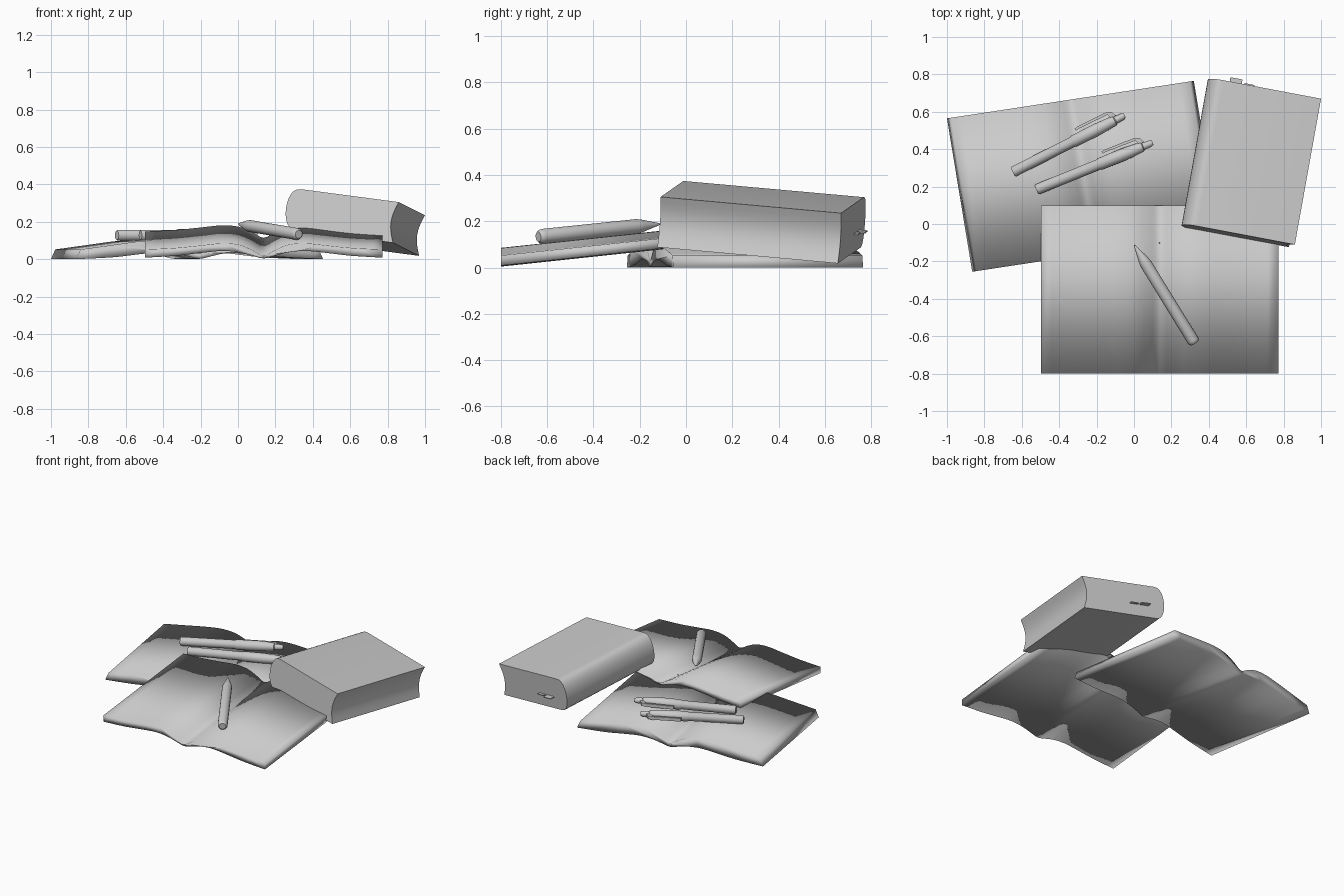
import bpy, bmesh, math
from mathutils import Vector

if "Cube" in bpy.data.objects:
    bpy.data.objects.remove(bpy.data.objects["Cube"])

gray = bpy.data.materials.new("plain gray")
gray.diffuse_color = (0.6, 0.6, 0.6, 1)
gray.use_nodes = True
gray.node_tree.nodes["Principled BSDF"].inputs["Base Color"].default_value = gray.diffuse_color


def finish(bm, name, angle=None):
    bmesh.ops.recalc_face_normals(bm, faces=bm.faces)
    me = bpy.data.meshes.new(name)
    bm.to_mesh(me)
    bm.free()
    ob = bpy.data.objects.new(name, me)
    bpy.context.collection.objects.link(ob)
    me.materials.append(gray)
    bpy.ops.object.select_all(action='DESELECT')
    ob.select_set(True)
    bpy.context.view_layer.objects.active = ob
    if angle:
        bpy.ops.object.shade_smooth_by_angle(angle=math.radians(angle))
    else:
        bpy.ops.object.shade_smooth()
    return ob


def prism(name, profile, origin, u, v, length, angle=None):
    """Closed 2D profile placed with axes u, v and swept along length."""
    bm = bmesh.new()
    o, u, v, l = (Vector(a) for a in (origin, u, v, length))
    near = [bm.verts.new(o + u * a + v * b) for a, b in profile]
    far = [bm.verts.new(p.co + l) for p in near]
    n = len(near)
    for i in range(n):
        j = (i + 1) % n
        bm.faces.new((near[i], near[j], far[j], far[i]))
    bm.faces.new(near)
    bm.faces.new(far[::-1])
    return finish(bm, name, angle)


def smooth_points(pts, steps=3):
    """Catmull-Rom subdivision of an open 2D polyline."""
    p = [Vector(q) for q in pts]
    p = [p[0] * 2 - p[1]] + p + [p[-1] * 2 - p[-2]]
    out = []
    for a, b, c, d in zip(p, p[1:], p[2:], p[3:]):
        for k in range(steps):
            t = k / steps
            out.append(0.5 * (2 * b + (c - a) * t + (2 * a - 5 * b + 4 * c - d) * t * t
                              + (3 * b - a - 3 * c + d) * t ** 3))
    return out + [p[-2]]


def open_book(name, top, bottom, origin, u, length):
    """Mirrors the right half page outlines about the gutter."""
    def full(half):
        return smooth_points([(-a, b) for a, b in half[:0:-1]] + half)
    prism(name, full(top) + full(bottom)[::-1], origin, u, (0, 0, 1), length)


def lathe(name, start, end, rings, sides=16):
    """Round body along an axis from (distance, radius) rings."""
    bm = bmesh.new()
    start, end = Vector(start), Vector(end)
    ax = (end - start).normalized()
    s = ax.cross(Vector((0, 0, 1))).normalized()
    t = s.cross(ax)
    loops = []
    for d, r in rings:
        loops.append([bm.verts.new(start + ax * d + r * (
            math.cos(i * math.tau / sides) * s + math.sin(i * math.tau / sides) * t))
            for i in range(sides)])
    for a, b in zip(loops, loops[1:]):
        for i in range(sides):
            j = (i + 1) % sides
            bm.faces.new((a[i], a[j], b[j], b[i]))
    bm.faces.new(loops[0])
    bm.faces.new(loops[-1])
    return finish(bm, name, 40)


# Open notebook at the front, rising toward the back
open_book("front_open_book",
          [(0, .018), (.06, .048), (.13, .077), (.22, .085), (.33, .074), (.47, .06), (.635, .052)],
          [(0, .004), (.06, .018), (.13, .036), (.22, .044), (.33, .034), (.47, .018), (.635, .008)],
          (.137, -.8, 0), (1, 0, 0), (0, .9, .096))

# Open notebook at the back, lying flat and turned
open_book("back_open_book",
          [(0, .03), (.06, .06), (.13, .09), (.22, .102), (.33, .095), (.47, .076), (.645, .052)],
          [(0, .002), (.06, .015), (.13, .03), (.22, .036), (.33, .026), (.47, .01), (.668, 0)],
          (-.205, -.155, 0), (.988, .15, 0), (-.135, .82, 0))

# Thick closed book: rounded spine and hollow fore edge
W = Vector((.53, -.1, -.07)).normalized()
L = Vector((.14, .78, -.07))
N = W.cross(L).normalized()
F = Vector((.86, -.11, .305))
T = .22
spine = [(-.535 - .068 * math.sin(math.pi * i / 12) ** .8 if 0 < i < 12 else -.535,
          -T / 2 + T / 2 * math.cos(math.pi * i / 12)) for i in range(13)]
fore = [(-.027 * math.sin(math.pi * i / 8), -T + T * i / 8) for i in range(9)]
prism("closed_book", spine + fore, F, W, N, L, 35)

# Page markers sticking out of the back end
D = L.normalized()
for i, (w, t, width, out) in enumerate([(-.45, -.135, .065, .035), (-.375, -.135, .055, .018)]):
    half = width / 2
    prism(f"page_marker_{i + 1}",
          [(w - half, t), (w + half, t), (w + half, t - .006), (w - half, t - .006)],
          F + L - D * .03, W, N, D * (out + .03), 30)


# Two clip pens on the back notebook
def clip_pen(label, start, end):
    s, e = Vector(start), Vector(end)
    ax = (e - s).normalized()
    side = Vector((-ax.y, ax.x, 0))
    n = (e - s).length
    lathe(f"pen_body_{label}", s, e,
          [(0, .024), (.008, .029), (.36, .029), (.365, .033), (.5, .034), (.57, .03),
           (n - .06, .026), (n - .055, .02), (n - .012, .018), (n, .012)])
    prism(f"pen_clip_{label}",
          [(.40, .046), (.40, .058), (.42, .062), (.585, .06), (.615, .05), (.63, .02),
           (.60, .02), (.59, .045), (.42, .048)],
          s - Vector((0, 0, .011)), ax, side, (0, 0, .022), 35)


clip_pen("back", (-.648, .277, .128), (-.05, .58, .128))
clip_pen("front", (-.522, .183, .128), (.1, .435, .128))

# Pointed pencil resting on the front notebook
lathe("pencil", (.325, -.638, .133), (0, -.11, .188),
      [(0, .022), (.008, .029), (.02, .032), (.5, .032), (.525, .028), (.61, .006), (.622, .002)])
